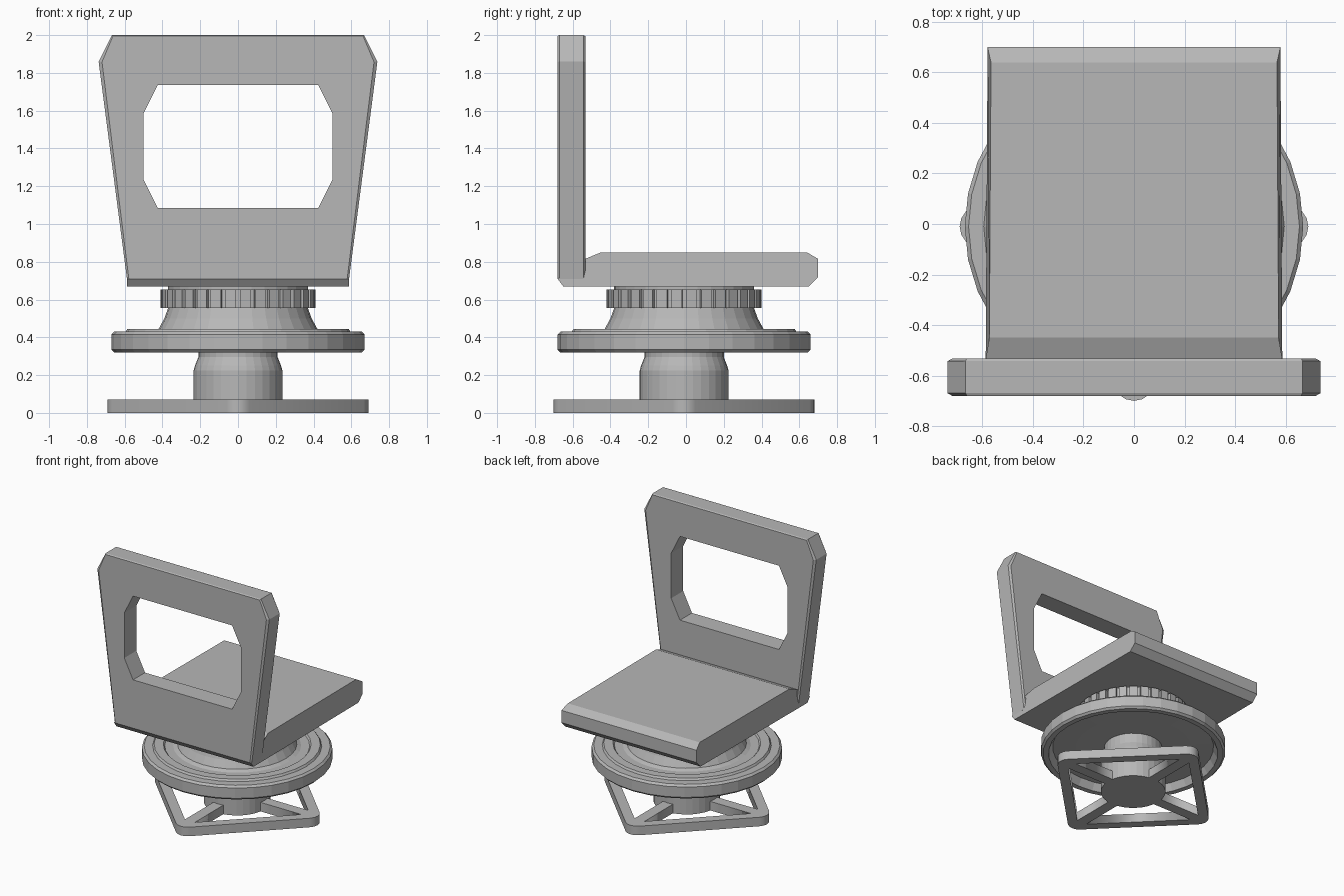
import bpy, bmesh
from math import pi, cos, sin, radians

if "Cube" in bpy.data.objects:
    bpy.data.objects.remove(bpy.data.objects["Cube"])

CY = -0.01  # y of the turning axis

# mid grey for every part
GREY = bpy.data.materials.new("mid_grey")
GREY.diffuse_color = (0.475, 0.475, 0.475, 1)
GREY.use_nodes = True
GREY.node_tree.nodes["Principled BSDF"].inputs["Base Color"].default_value = GREY.diffuse_color


def finish(name, bm, y=0.0):
    bmesh.ops.recalc_face_normals(bm, faces=bm.faces)
    me = bpy.data.meshes.new(name)
    bm.to_mesh(me)
    bm.free()
    me.materials.append(GREY)
    ob = bpy.data.objects.new(name, me)
    ob.location.y = y
    bpy.context.collection.objects.link(ob)
    return ob


def skin(bm, loops, closed=False):
    """Join successive point loops with quads; cap the ends unless closed."""
    rings = [[bm.verts.new(p) for p in lp] for lp in loops]
    n = len(rings[0])
    pairs = list(zip(rings, rings[1:]))
    if closed:
        pairs.append((rings[-1], rings[0]))
    else:
        bm.faces.new(rings[0])
        bm.faces.new(rings[-1])
    for a, b in pairs:
        for i in range(n):
            j = (i + 1) % n
            bm.faces.new((a[i], a[j], b[j], b[i]))


def lathe(name, profile, n=32):
    bm = bmesh.new()
    skin(bm, [[(r * cos(2 * pi * i / n), r * sin(2 * pi * i / n), z)
               for i in range(n)] for r, z in profile])
    return finish(name, bm, CY)


def mirrored(half):
    """Right-hand points, bottom to top, continued down the left side."""
    return half + [(-x, z) for x, z in reversed(half)]


# base frame: rounded square with four openings, turned 45 degrees
cu = bpy.data.curves.new("base_frame", 'CURVE')
cu.dimensions = '2D'
cu.fill_mode = 'BOTH'
cu.extrude = 0.035
cu.materials.append(GREY)


def outline(pts):
    sp = cu.splines.new('POLY')
    sp.points.add(len(pts) - 1)
    for p, (x, y) in zip(sp.points, pts):
        p.co = (x, y, 0, 1)
    sp.use_cyclic_u = True


S, R = 0.513, 0.085
outer = []
for k in range(4):
    a0 = k * pi / 2
    c = (S - R) * 2 ** 0.5
    for i in range(5):
        a = a0 + i * pi / 8
        outer.append((c * cos(a0 + pi / 4) + R * cos(a),
                      c * sin(a0 + pi / 4) + R * sin(a)))
outline(outer)
near, far, h = 0.15, 0.44, 0.06
hole = [(near, h - near), (far, h - far), (far, far - h), (near, near - h)]
for k in range(4):
    c, s = cos(k * pi / 2), sin(k * pi / 2)
    outline([(x * c - y * s, x * s + y * c) for x, y in hole])
base = bpy.data.objects.new("base_frame", cu)
base.location = (0, CY, 0.035)
base.rotation_euler.z = radians(45)
bpy.context.collection.objects.link(base)
bpy.context.view_layer.objects.active = base
base.select_set(True)
bpy.ops.object.convert(target='MESH')

# column
lathe("column", [(0.235, 0), (0.235, 0.225), (0.228, 0.25), (0.21, 0.295), (0.21, 0.4)])

# swivel disc with hollow underside, raised ring and neck
lathe("swivel_disc", [
    (0.1, 0.37), (0.42, 0.37), (0.585, 0.375), (0.615, 0.32), (0.655, 0.32),
    (0.67, 0.335), (0.67, 0.415), (0.655, 0.43), (0.595, 0.43), (0.585, 0.445),
    (0.52, 0.445), (0.51, 0.432), (0.45, 0.432), (0.42, 0.445), (0.39, 0.5),
    (0.37, 0.555), (0.37, 0.69)])

# toothed collar
teeth = 32
ring = []
for i in range(teeth):
    for off, r in ((0.13, 0.385), (0.14, 0.41), (0.86, 0.41), (0.87, 0.385)):
        a = 2 * pi * (i + off) / teeth
        ring.append((r * cos(a), r * sin(a)))
bm = bmesh.new()
skin(bm, [[(x, y, z) for x, y in ring] for z in (0.555, 0.652)])
finish("toothed_collar", bm, CY)

# seat cushion: side profile swept across, slightly narrower to the open end
side = [(-0.65, 0.67), (0.65, 0.67), (0.70, 0.72), (0.70, 0.815), (0.64, 0.85),
        (-0.45, 0.85), (-0.535, 0.815), (-0.68, 0.71)]


def seat_loop(sgn):
    return [(sgn * (0.588 - 0.006 * (y + 0.68) - (0.014 if z > 0.83 else 0)), y, z)
            for y, z in side]


bm = bmesh.new()
skin(bm, [seat_loop(-1), seat_loop(1)])
finish("seat", bm)

# backrest: chamfered outline around an eight-sided window
edge = mirrored([(0.45, 0.71), (0.588, 0.71), (0.738, 1.86), (0.667, 2.0)])
inset = mirrored([(0.45, 0.71), (0.578, 0.71), (0.72, 1.858), (0.662, 1.995)])
window = mirrored([(0.425, 1.085), (0.5, 1.235), (0.5, 1.585), (0.425, 1.735)])
bm = bmesh.new()
skin(bm, [[(x, y, z) for x, z in lp] for lp, y in (
    (window, -0.68), (inset, -0.68), (edge, -0.67),
    (edge, -0.543), (inset, -0.533), (window, -0.533))], closed=True)
finish("backrest", bm)
